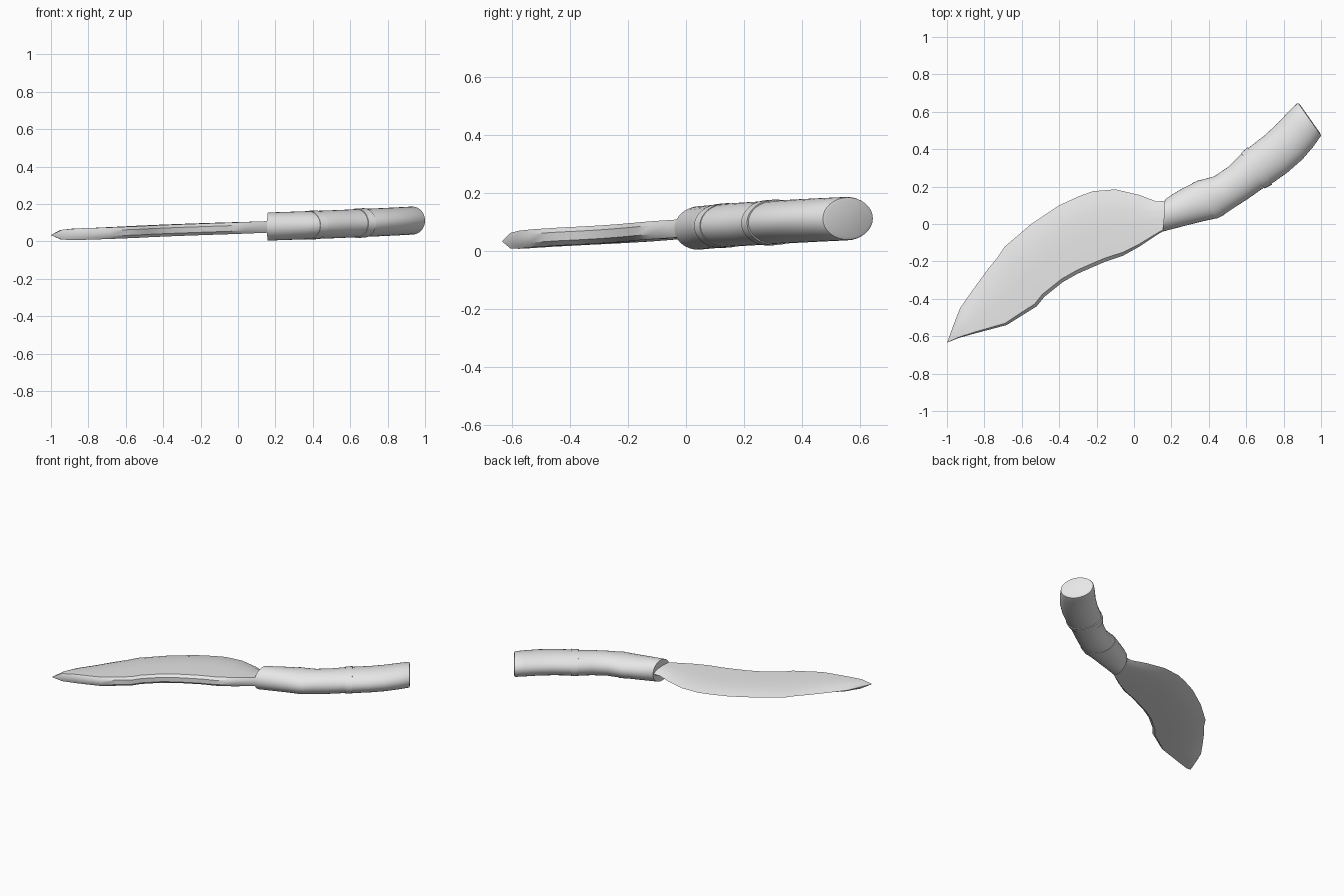
import bpy, bmesh, math
from mathutils import Vector

cube = bpy.data.objects.get("Cube")
if cube:
    bpy.data.objects.remove(cube)

grey = bpy.data.materials.new("light grey")
grey.use_nodes = True
grey.diffuse_color = (0.8, 0.8, 0.8, 1)
grey.node_tree.nodes["Principled BSDF"].inputs["Base Color"].default_value = (0.8, 0.8, 0.8, 1)


def lift(x, y):
    """Height of the knife's gently tilted middle plane."""
    return 0.08 + 0.025 * (x - 0.16) + 0.025 * (y - 0.05)


def loft(name, rings, angle):
    """Skin closed rings of equal length and cap both ends."""
    bm = bmesh.new()
    loops = [[bm.verts.new(p) for p in ring] for ring in rings]
    n = len(loops[0])
    for a, b in zip(loops, loops[1:]):
        for i in range(n):
            j = (i + 1) % n
            bm.faces.new((a[i], a[j], b[j], b[i]))
    bm.faces.new(loops[0])
    bm.faces.new(loops[-1])
    bmesh.ops.remove_doubles(bm, verts=bm.verts, dist=0.0005)
    bmesh.ops.recalc_face_normals(bm, faces=bm.faces)
    mesh = bpy.data.meshes.new(name)
    bm.to_mesh(mesh)
    bm.free()
    mesh.materials.append(grey)
    ob = bpy.data.objects.new(name, mesh)
    bpy.context.collection.objects.link(ob)
    bpy.ops.object.select_all(action='DESELECT')
    ob.select_set(True)
    bpy.context.view_layer.objects.active = ob
    bpy.ops.object.shade_smooth_by_angle(angle=math.radians(angle))
    return ob


def oval(back, front, scale=1.0, push=0.0, sides=32):
    """Oval handle section spanning from its back side to its front side."""
    a, b = Vector(back), Vector(front)
    mid, half = (a + b) / 2, (b - a) / 2 * scale
    mid += Vector((-half.y, half.x)).normalized() * push
    ring = []
    for i in range(sides):
        t = math.tau * i / sides
        p = mid + half * math.cos(t)
        ring.append((p.x, p.y, lift(p.x, p.y) + 0.075 * scale * math.sin(t)))
    return ring


# Blade: cutting edge and spine outlines, paired from handle to tip
edge = [(0.22, 0.13), (0.12, 0.12), (0.03, 0.155), (-0.1, 0.185), (-0.22, 0.175),
        (-0.29, 0.15), (-0.4, 0.1), (-0.55, 0), (-0.69, -0.12), (-0.73, -0.18),
        (-0.78, -0.24), (-0.86, -0.35), (-0.93, -0.45), (-0.965, -0.54), (-0.999, -0.634)]
spine = [(0.22, 0), (0.12, -0.06), (0.03, -0.12), (-0.06, -0.17), (-0.15, -0.2),
         (-0.22, -0.23), (-0.3, -0.265), (-0.38, -0.31), (-0.48, -0.39), (-0.52, -0.44),
         (-0.6, -0.49), (-0.68, -0.54), (-0.85, -0.585), (-0.94, -0.61), (-1, -0.635)]
# Half section: fraction of width, half thickness
section = [(0.12, 0.013), (0.3, 0.023), (0.55, 0.029), (0.95, 0.031), (1, 0.015)]
rings = []
for k, (e, s) in enumerate(zip(edge, spine)):
    e, s = Vector(e), Vector(s)
    thick = {13: 0.85, 14: 0.02}.get(k, 1)
    outline = [(0, 0)] + section + [(f, -h) for f, h in reversed(section)]
    ring = []
    for f, h in outline:
        p = e.lerp(s, f)
        ring.append((p.x, p.y, lift(p.x, p.y) + h * thick))
    rings.append(ring)
loft("blade", rings, 35)

# Handle: back and front outlines, paired from blade to butt
back = [(0.165, 0.13), (0.2, 0.155), (0.25, 0.185), (0.31, 0.215), (0.355, 0.235),
        (0.43, 0.255), (0.51, 0.31), (0.575, 0.375), (0.61, 0.405), (0.7, 0.475),
        (0.77, 0.54), (0.83, 0.605), (0.87, 0.643)]
front = [(0.155, -0.04), (0.29, -0.005), (0.37, 0.015), (0.44, 0.03), (0.48, 0.05),
         (0.54, 0.09), (0.61, 0.135), (0.695, 0.195), (0.735, 0.215), (0.82, 0.275),
         (0.9, 0.345), (0.96, 0.415), (0.995, 0.465)]
stations = list(zip(back, front))
grip = [oval(*s) for s in stations]
grip.append(oval(*stations[-1], 0.97, 0.008))
grip.append(oval(*stations[-1], 0.84, 0.012))
loft("handle", grip, 30)

# Raised rings around the handle
for name, k, swell in (("blade_side_ring", 3, 1.025), ("butt_side_ring", 7, 1.05)):
    a, b = stations[k], stations[k + 1]
    loft(name, [oval(*a, 0.97), oval(*a, swell), oval(*b, swell), oval(*b, 0.97)], 30)
